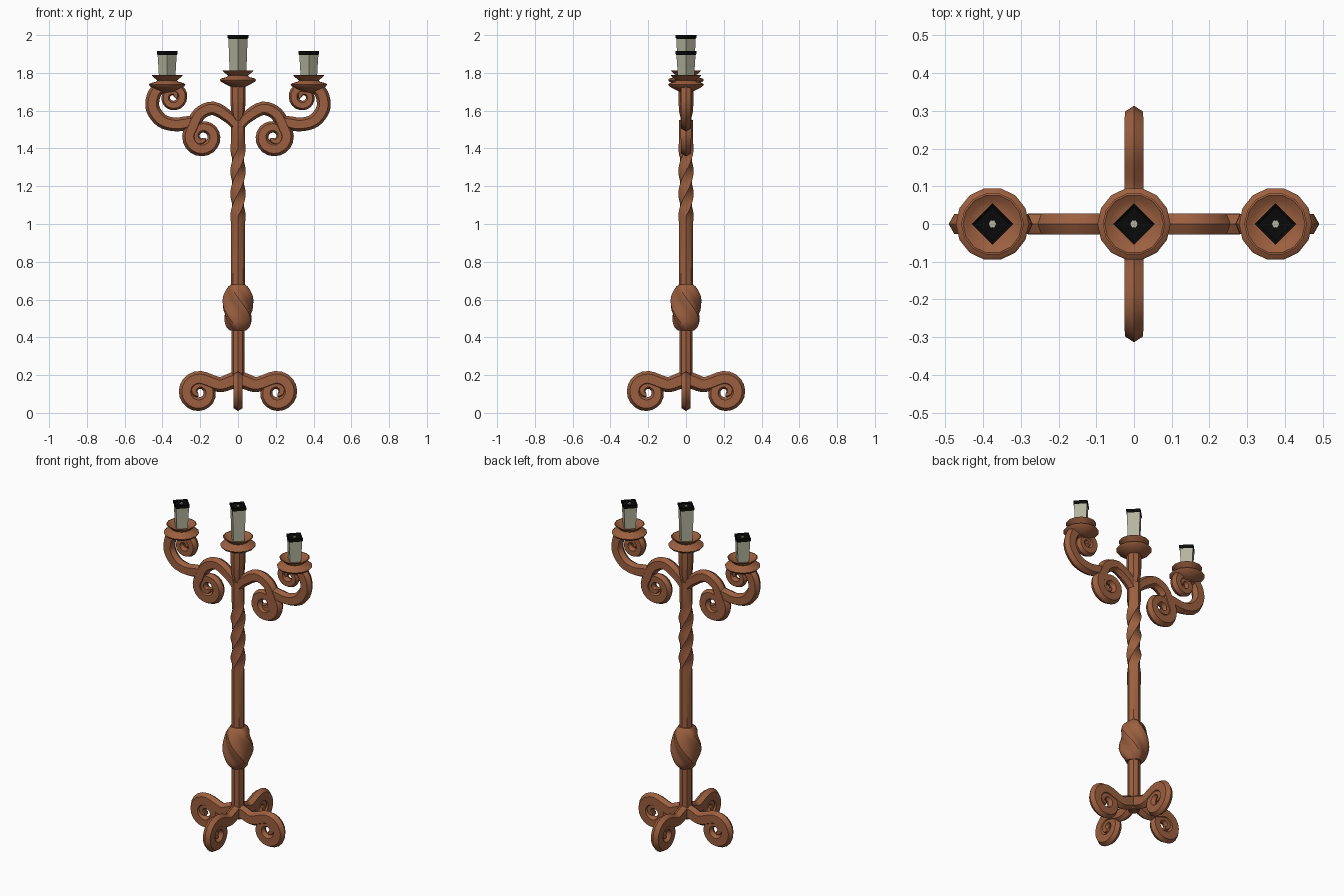
import bpy, bmesh, math
from mathutils import Vector

if "Cube" in bpy.data.objects:
    bpy.data.objects.remove(bpy.data.objects["Cube"])


def material(name, rgb):
    m = bpy.data.materials.new(name)
    m.diffuse_color = (*rgb, 1)
    m.use_nodes = True
    m.node_tree.nodes["Principled BSDF"].inputs["Base Color"].default_value = m.diffuse_color
    return m


RUST = material("rust_brown", (0.33, 0.115, 0.05))
WAX = material("pale_wax", (0.46, 0.46, 0.34))
BLACK = material("burnt_black", (0.003, 0.003, 0.003))


def finish(name, bm, mat, smooth=True):
    bmesh.ops.recalc_face_normals(bm, faces=bm.faces)
    me = bpy.data.meshes.new(name)
    bm.to_mesh(me)
    bm.free()
    me.materials.append(mat)
    ob = bpy.data.objects.new(name, me)
    bpy.context.collection.objects.link(ob)
    if smooth:
        bpy.ops.object.select_all(action='DESELECT')
        ob.select_set(True)
        bpy.context.view_layer.objects.active = ob
        bpy.ops.object.shade_smooth_by_angle(angle=math.radians(32))
    return ob


def skin(bm, rings):
    """Join closed rings of points into a capped tube."""
    vs = [[bm.verts.new(p) for p in ring] for ring in rings]
    n = len(vs[0])
    for a, b in zip(vs, vs[1:]):
        for i in range(n):
            j = (i + 1) % n
            bm.faces.new((a[i], a[j], b[j], b[i]))
    bm.faces.new(vs[0][::-1])
    bm.faces.new(vs[-1])


def column(name, profile, mat, sides, x=0, lobes=0, smooth=True):
    """Turned part; profile rows are (radius, z, twist, lobe depth)."""
    bm = bmesh.new()
    rings = []
    for row in profile:
        r, z, tw, depth = (*row, 0, 0)[:4]
        ring = []
        for i in range(sides):
            a = math.tau * i / sides
            q = r * (1 + depth * math.cos(lobes * a))
            ring.append((x + q * math.cos(a + tw), q * math.sin(a + tw), z))
        rings.append(ring)
    skin(bm, rings)
    return finish(name, bm, mat, smooth)


def curve_points(ctrl, steps=4):
    """Catmull-Rom through (u, z, half width)."""
    p = [Vector(c) for c in ctrl]
    p = [2 * p[0] - p[1]] + p + [2 * p[-1] - p[-2]]
    out = []
    for i in range(1, len(p) - 2):
        a, b, c, d = p[i - 1:i + 3]
        for k in range(steps):
            t = k / steps
            out.append(0.5 * (2 * b + (c - a) * t + (2 * a - 5 * b + 4 * c - d) * t * t
                              + (3 * b - a - 3 * c + d) * t ** 3))
    return out + [p[-2]]


def spiral(cu, cz, r, hw, start, turns, sign):
    out = []
    n = int(turns * 20)
    for k in range(n + 1):
        f = (k / n) ** 2
        a = math.radians(start) + sign * math.tau * turns * k / n
        q = r + (0.012 - r) * f
        out.append(Vector((cu + q * math.cos(a), cz + q * math.sin(a), hw + (0.012 - hw) * f)))
    return out


def scroll(name, lead, curl, angle, thick=0.027):
    """Six-sided bar following a lead-in curve and then a spiral, in a vertical plane."""
    tail = spiral(*curl)
    pts = curve_points(lead + [tuple(tail[0])])[:-1]
    n0 = len(pts)
    pts += tail
    ca, sa = math.cos(angle), math.sin(angle)
    rings = []
    for i, p in enumerate(pts):
        d = (pts[min(i + 1, len(pts) - 1)] - pts[max(i - 1, 0)]).xy.normalized()
        t = thick - 0.009 * max(0, (i - n0) / len(tail)) ** 1.5
        ring = []
        for k, y in ((1, 0), (0.6, 1), (-0.6, 1), (-1, 0), (-0.6, -1), (0.6, -1)):
            u, z, v = p.x - d.y * k * p.z, p.y + d.x * k * p.z, y * t
            ring.append((u * ca - v * sa, u * sa + v * ca, z))
        rings.append(ring)
    bm = bmesh.new()
    skin(bm, rings)
    return finish(name, bm, RUST)


# Four scrolled feet
for i in range(4):
    scroll(f"foot_{i + 1}", [(0, 0.183, 0.042), (0.045, 0.165, 0.042), (0.1, 0.15, 0.04)],
           (0.205, 0.11, 0.072, 0.04, 112, 1.5, -1), i * math.pi / 2, 0.025)

# Pole with a twisted stretch below the arms
rows = [(0.03, 0.13, 0, 0), (0.035, 0.18, 0, 0), (0.035, 0.45, 0, 0),
        (0.036, 0.66, 0, 0), (0.037, 1.0, 0, 0)]
rows += [(0.036, 1.04 + 0.36 * k / 24, math.tau * 0.75 * k / 24, 0.12) for k in range(25)]
rows += [(0.037, 1.44, math.tau * 0.75, 0), (0.037, 1.55, math.tau * 0.75, 0)]
column("pole", rows, RUST, 8, lobes=4)

# Twisted knot on the pole
knot = curve_points([(0.04, 0.435, 0), (0.062, 0.465, 0), (0.074, 0.51, 0), (0.077, 0.56, 0),
                     (0.071, 0.62, 0), (0.056, 0.66, 0), (0.04, 0.68, 0)], 3)
column("twisted_knot", [(p.x, p.y, -9 * (p.y - 0.435), 0.1) for p in knot], RUST, 24, lobes=4)

# Stem above the arms
column("upper_stem", [(0.012, 1.5), (0.036, 1.59), (0.04, 1.65), (0.04, 1.74)], RUST, 8)

# Mirrored arms: an inner scroll curling down, an outer scroll curling up
for side, ang in (("right", 0), ("left", math.pi)):
    scroll(f"{side}_inner_scroll",
           [(0, 1.505, 0.022), (0.045, 1.562, 0.032), (0.13, 1.612, 0.036), (0.205, 1.582, 0.036)],
           (0.188, 1.462, 0.07, 0.038, 38, 1.5, -1), ang, 0.028)
    scroll(f"{side}_outer_scroll",
           [(0.2, 1.555, 0.02), (0.27, 1.535, 0.036), (0.335, 1.527, 0.036), (0.405, 1.548, 0.037),
            (0.451, 1.61, 0.037), (0.448, 1.675, 0.036), (0.42, 1.715, 0.033)],
           (0.345, 1.672, 0.052, 0.028, 55, 1.4, 1), ang, 0.026)

# Drip cups and candles
for name, x, base, top in (("centre", 0, 1.81, 2.0), ("left", -0.375, 1.785, 1.915),
                           ("right", 0.375, 1.785, 1.915)):
    cup = [(0.035, -0.085), (0.06, -0.073), (0.09, -0.057), (0.097, -0.047), (0.09, -0.04),
           (0.06, -0.032), (0.052, -0.025), (0.075, -0.006), (0.083, 0.002), (0.078, 0.003),
           (0.062, -0.008), (0.045, -0.014)]
    column(f"{name}_cup", [(r, base + z) for r, z in cup], RUST, 14, x)
    column(f"{name}_candle", [(0.043, base - 0.02), (0.046, base + 0.04), (0.051, top - 0.012)],
           WAX, 4, x, smooth=False)
    column(f"{name}_burnt_top", [(0.051, top - 0.02), (0.055, top - 0.015), (0.055, top),
                                 (0.045, top - 0.006), (0.01, top - 0.007)],
           BLACK, 4, x, smooth=False)
    column(f"{name}_wick_spot", [(0.01, top - 0.008), (0.01, top - 0.003)], WAX, 6, x, smooth=False)
